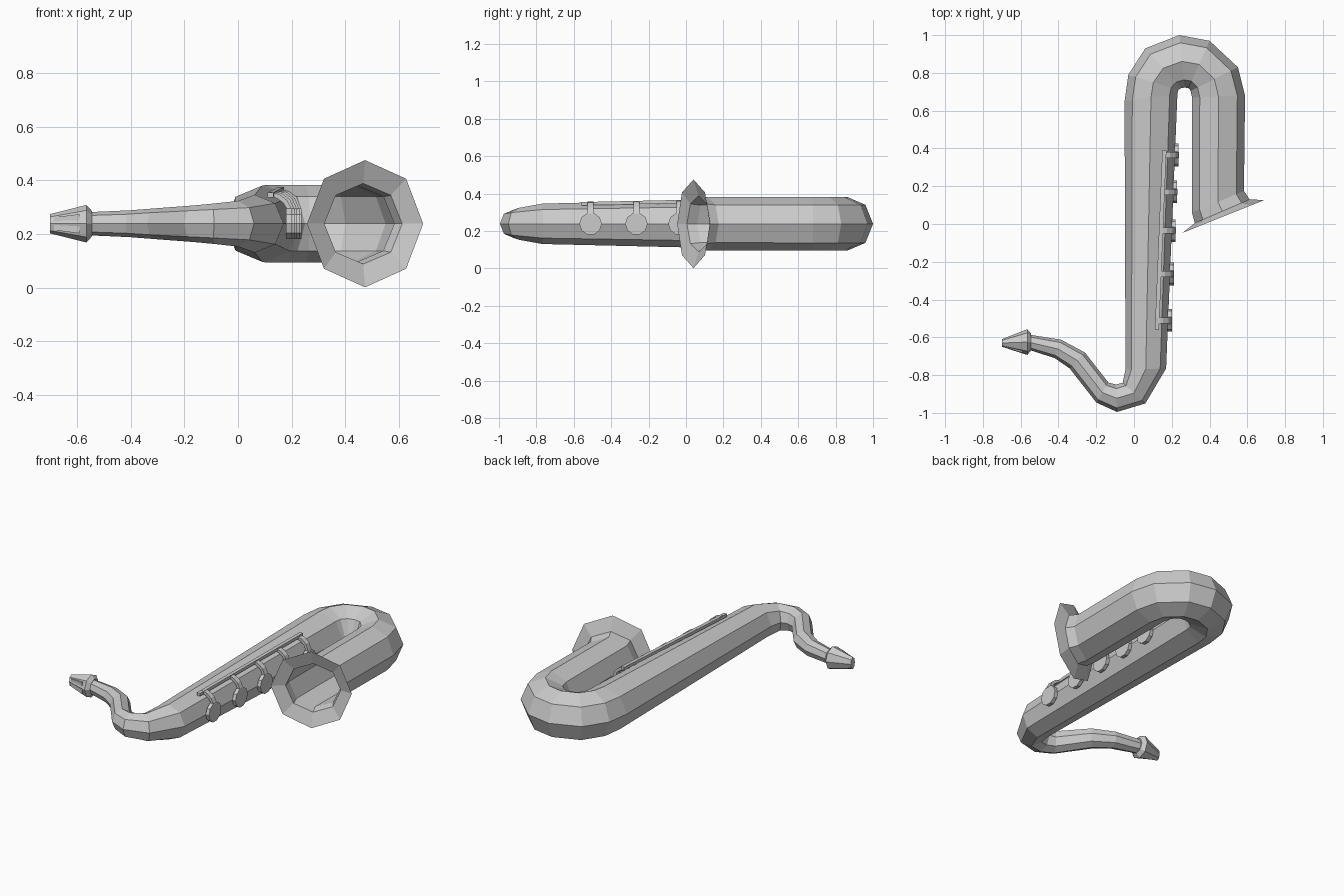
import bpy, bmesh, math
from mathutils import Vector

if "Cube" in bpy.data.objects:
    bpy.data.objects.remove(bpy.data.objects["Cube"])

ZC = 0.238  # height of the instrument's centre plane


def make_object(name, bm):
    bmesh.ops.recalc_face_normals(bm, faces=bm.faces)
    me = bpy.data.meshes.new(name)
    bm.to_mesh(me)
    bm.free()
    ob = bpy.data.objects.new(name, me)
    bpy.context.collection.objects.link(ob)
    return ob


def loft(name, rings, sides=8, cap_start=True, cap_end=True):
    """Skin rings given as (ax, ay, bx, by, half_height): two edge points in plan."""
    bm = bmesh.new()
    loops = []
    for ax, ay, bx, by, h in rings:
        a, b = Vector((ax, ay, ZC)), Vector((bx, by, ZC))
        mid, half = (a + b) / 2, (b - a) / 2
        loop = []
        for i in range(sides):
            t = 2 * math.pi * i / sides
            loop.append(bm.verts.new(mid + half * math.cos(t) + Vector((0, 0, h * math.sin(t)))))
        loops.append(loop)
    for p, q in zip(loops, loops[1:]):
        for i in range(sides):
            j = (i + 1) % sides
            bm.faces.new((p[i], p[j], q[j], q[i]))
    if cap_start:
        bm.faces.new(loops[0])
    if cap_end:
        bm.faces.new(loops[-1])
    return make_object(name, bm)


def strip(name, points, across, thick):
    """Rectangular bar following points; across = half width vector, thick = half depth vectors."""
    bm = bmesh.new()
    loops = []
    for p, n in zip(points, thick):
        p, n = Vector(p), Vector(n)
        loops.append([bm.verts.new(p + across * s + n * u)
                      for s, u in ((-1, -1), (1, -1), (1, 1), (-1, 1))])
    for p, q in zip(loops, loops[1:]):
        for i in range(4):
            j = (i + 1) % 4
            bm.faces.new((p[i], p[j], q[j], q[i]))
    bm.faces.new(loops[0])
    bm.faces.new(loops[-1])
    return make_object(name, bm)


# Body: neck, main tube, bow and open flared bell
loft("body_tube", [
    (-0.56, -0.585, -0.56, -0.665, 0.043),
    (-0.385, -0.613, -0.42, -0.71, 0.050),
    (-0.26, -0.68, -0.34, -0.765, 0.058),
    (-0.135, -0.84, -0.20, -0.945, 0.068),
    (-0.095, -0.85, -0.09, -0.995, 0.075),
    (-0.06, -0.84, 0.06, -0.95, 0.085),
    (-0.045, -0.77, 0.17, -0.765, 0.108),
    (-0.05, 0.65, 0.23, 0.69, 0.142),
    (-0.03, 0.79, 0.235, 0.71, 0.144),
    (0.06, 0.93, 0.25, 0.72, 0.144),
    (0.24, 1.00, 0.268, 0.722, 0.144),
    (0.40, 0.97, 0.288, 0.72, 0.144),
    (0.55, 0.83, 0.30, 0.705, 0.144),
    (0.588, 0.68, 0.307, 0.67, 0.144),
    (0.582, 0.175, 0.307, 0.06, 0.142),
    (0.612, 0.13, 0.322, 0.005, 0.15),
    (0.69, 0.127, 0.257, -0.047, 0.237),
], cap_end=False)

# Mouthpiece with collar, and the reed on its front
loft("mouthpiece", [
    (-0.545, -0.58, -0.545, -0.67, 0.048),
    (-0.565, -0.557, -0.565, -0.693, 0.07),
    (-0.70, -0.61, -0.70, -0.65, 0.036),
])
bm = bmesh.new()
outline = [(-0.59, -0.681, 0.036), (-0.685, -0.653, 0.024)]
front = [bm.verts.new((x, y, ZC + s * h)) for (x, y, h), s in
         ((outline[0], -1), (outline[0], 1), (outline[1], 1), (outline[1], -1))]
res = bmesh.ops.extrude_face_region(bm, geom=[bm.faces.new(front)])
for v in res["geom"]:
    if isinstance(v, bmesh.types.BMVert):
        v.co.y += 0.02
make_object("reed", bm)


def tube_edge(y):
    return 0.17 + 0.06 * (y + 0.765) / 1.455


# Key rod running beside the main tube
Y = Vector((0, 1, 0))
strip("key_rod",
      [(tube_edge(y) - 0.057, y, z) for y, z in ((-0.56, 0.345), (0.39, 0.366))],
      Vector((0.011, 0, 0)), [(0, 0, 0.009)] * 2)

# Keys: round pad on the tube side and a curved arm up to the rod
for n, y in enumerate((-0.51, -0.265, -0.035, 0.17, 0.365)):
    e = tube_edge(y)
    dz = 0.012 * (y + 0.51)
    bm = bmesh.new()
    bmesh.ops.create_cone(bm, cap_ends=True, segments=10, radius1=0.06, radius2=0.06, depth=0.022)
    pad = make_object(f"key_pad_{n + 1}", bm)
    pad.rotation_euler = (0, math.pi / 2, 0)
    pad.location = (e + 0.009, y, ZC)
    strip(f"key_arm_{n + 1}",
          [(e - 0.065, y, 0.35 + dz), (e - 0.03, y, 0.34 + dz),
           (e - 0.004, y, 0.32 + dz), (e + 0.012, y, 0.29)],
          Y * 0.016, [(0, 0, 0.008), (0.004, 0, 0.008), (0.007, 0, 0.005), (0.009, 0, 0)])
